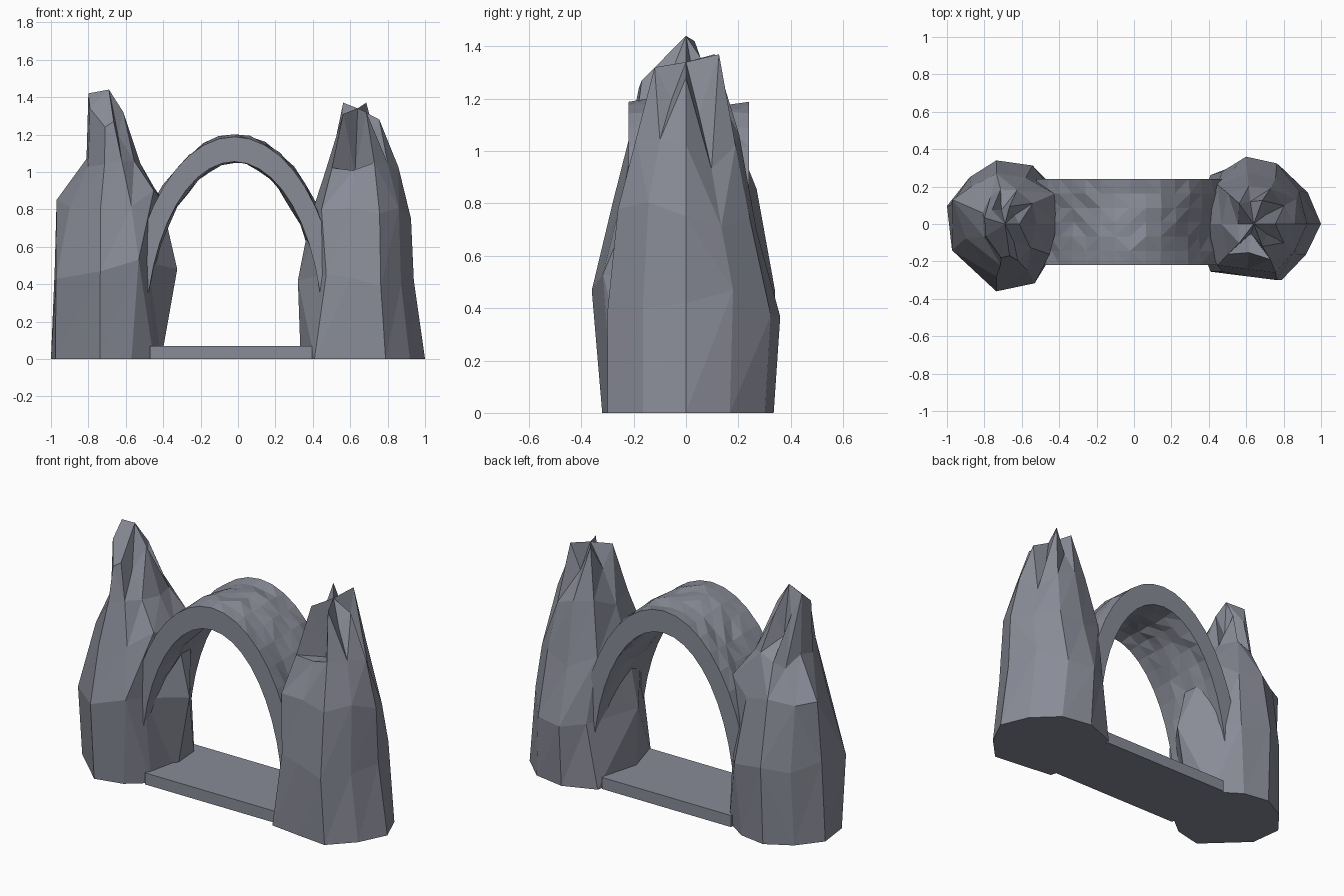
import bpy, bmesh, math, random

random.seed(4)
cube = bpy.data.objects.get("Cube")
if cube:
    bpy.data.objects.remove(cube, do_unlink=True)

# One slate colour for the whole formation
SLATE = (0.25, 0.26, 0.31, 1)
rock = bpy.data.materials.new("slate grey rock")
rock.use_nodes = True
rock.diffuse_color = SLATE
bsdf = rock.node_tree.nodes["Principled BSDF"]
bsdf.inputs["Base Color"].default_value = SLATE
bsdf.inputs["Roughness"].default_value = 0.9


def skin(name, loops, apex=None):
    """Join closed loops with triangles, cap the start, close the end."""
    bm = bmesh.new()
    rows = [[bm.verts.new(p) for p in loop] for loop in loops]
    count = len(rows[0])
    for low, high in zip(rows, rows[1:]):
        for i in range(count):
            j = (i + 1) % count
            a, b, c, d = low[i], low[j], high[j], high[i]
            if random.random() < 0.65:
                bm.faces.new((a, b, c))
                bm.faces.new((a, c, d))
            else:
                bm.faces.new((a, b, d))
                bm.faces.new((b, c, d))
    bm.faces.new(rows[0][::-1])
    if apex:
        tip = bm.verts.new(apex)
        for i in range(count):
            bm.faces.new((rows[-1][i], rows[-1][(i + 1) % count], tip))
    else:
        bm.faces.new(rows[-1])
    bmesh.ops.recalc_face_normals(bm, faces=bm.faces)
    mesh = bpy.data.meshes.new(name)
    bm.to_mesh(mesh)
    bm.free()
    mesh.materials.append(rock)
    obj = bpy.data.objects.new(name, mesh)
    bpy.context.collection.objects.link(obj)
    return obj


def spire(name, cx, outline, rings, lifts, apex, moves):
    """Rock from a unit outline; rings are z, x range, y range.
    Lifts shape the crown; moves scale single corners, keyed by level and index."""
    loops = []
    for level, (z, x0, x1, y0, y1) in enumerate(rings):
        weight = (max(0, level - 2) / 2) ** 2
        loop = []
        for i, ((u, v), lift) in enumerate(zip(outline, lifts)):
            shrink = 1 + 1.8 * weight * min(0, lift)
            fx, fy = moves.get((level, i), (1, 1))
            x = u * fx * shrink * (x1 - cx if u > 0 else cx - x0)
            y = v * fy * shrink * (y1 if v > 0 else -y0)
            rough = random.uniform(-0.06, 0.06) if 0 < level < 4 and i % 5 else 0
            loop.append((cx + x, y, z + weight * lift + rough))
        loops.append(loop)
    return skin(name, loops, apex)


# Tall spire on the right, with a ledge on its outer back corner
spire("right_spire", -0.70,
      [(1, 0), (0.95, 0.6), (0.42, 0.92), (-0.13, 1), (-0.63, 0.74),
       (-1, 0.3), (-0.92, -0.3), (-0.13, -1), (0.45, -0.88), (0.86, -0.58)],
      [(0, -1.0, -0.41, -0.32, 0.32),
       (0.48, -0.98, -0.325, -0.36, 0.34),
       (0.85, -0.97, -0.41, -0.28, 0.27),
       (1.05, -0.81, -0.52, -0.23, 0.2),
       (1.34, -0.8, -0.61, -0.22, 0.11)],
      [-0.02, -0.16, -0.04, -0.18, -0.04, 0.08, 0, -0.1, -0.07, -0.14],
      (-0.69, 0, 1.44),
      {(1, 1): (0.68, 1), (1, 9): (0.68, 1), (1, 6): (1.06, 1.3),
       (2, 5): (1, 1.6), (2, 6): (0.8, 0.9)})

# Shorter spire on the left, with a cleft crown
spire("left_spire", 0.63,
      [(1, 0), (0.81, 0.5), (0.43, 0.9), (-0.1, 1), (-0.75, 0.78),
       (-1, 0), (-0.75, -0.85), (-0.1, -0.93), (0.43, -1), (0.78, -0.55)],
      [(0, 0.335, 1.0, -0.3, 0.335),
       (0.42, 0.32, 0.94, -0.3, 0.36),
       (0.75, 0.385, 0.925, -0.26, 0.27),
       (1.03, 0.46, 0.86, -0.19, 0.21),
       (1.3, 0.54, 0.76, -0.12, 0.14)],
      [-0.02, -0.16, 0.07, -0.08, 0.07, -0.1, 0.01, -0.3, 0.02, -0.1],
      (0.64, 0, 1.34),
      {(1, 4): (0.68, 1), (1, 6): (0.68, 1)})

# Arch: half-ellipse band with diagonal ripples on its faces
FRONT, BACK = -0.22, 0.24
SEGMENTS, STRIPS = 22, 6


def arch_row(angle, half_width, height):
    row = []
    for k in range(STRIPS + 1):
        t = k / STRIPS
        bump = 0
        if 0 < k < STRIPS:
            bump = 0.012 * math.sin(5 * t + 4 * angle) + random.uniform(-0.01, 0.01)
        row.append(((half_width + bump) * math.cos(angle) - 0.02,
                    FRONT + t * (BACK - FRONT),
                    0.1 + (height + bump) * math.sin(angle)))
    return row


sections = []
for n in range(SEGMENTS + 1):
    a = math.pi * n / SEGMENTS
    sections.append(arch_row(a, 0.575, 1.088) + arch_row(a, 0.475, 0.955)[::-1])
skin("arch", sections)

# Flat slab joining the two spires
corners = [(-0.47, FRONT), (0.395, FRONT), (0.395, BACK), (-0.47, BACK)]
skin("base_slab", [[(x, y, z) for x, y in corners] for z in (0, 0.07)])
